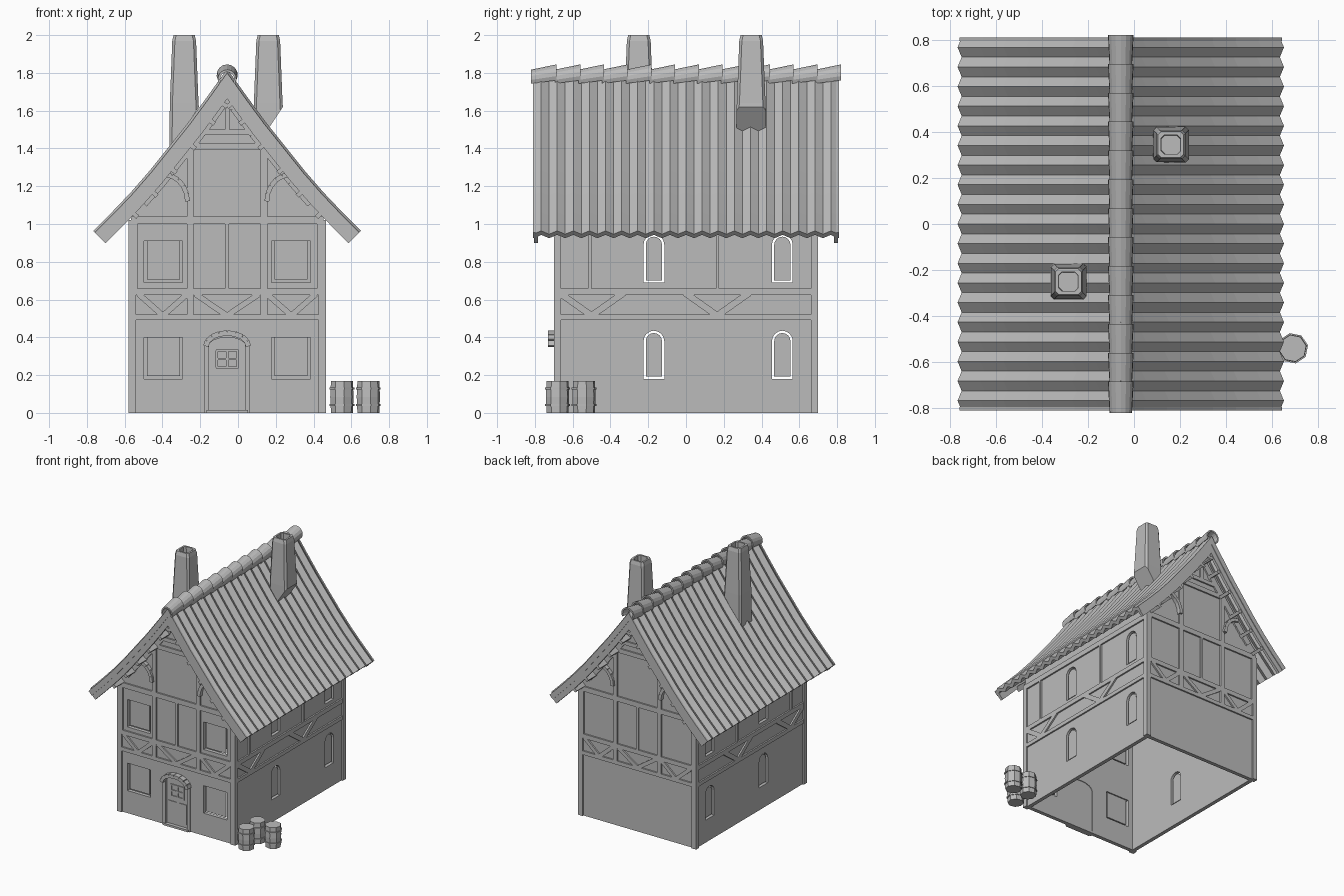
import bpy, bmesh, math

cube = bpy.data.objects.get("Cube")
if cube:
    bpy.data.objects.remove(cube, do_unlink=True)

grey = bpy.data.materials.new("plain_grey")
grey.use_nodes = True
grey.diffuse_color = (0.5, 0.5, 0.5, 1)
grey.node_tree.nodes["Principled BSDF"].inputs["Base Color"].default_value = (0.5, 0.5, 0.5, 1)

CX, HW, HD = -0.0575, 0.51, 0.688      # house centre, half width, half depth
ROOF = [(0, 1.80), (0.1, 1.66), (0.2, 1.525), (0.3, 1.40), (0.4, 1.275),
        (0.5, 1.16), (0.6, 1.055), (0.7, 0.955)]


def finish(name, bm):
    bmesh.ops.recalc_face_normals(bm, faces=bm.faces)
    mesh = bpy.data.meshes.new(name)
    bm.to_mesh(mesh)
    bm.free()
    mesh.materials.append(grey)
    ob = bpy.data.objects.new(name, mesh)
    bpy.context.scene.collection.objects.link(ob)
    return ob


# Wall planes: u runs along the wall, v is height, d is distance outwards
def gable_plane(s):
    return lambda u, v, d: (CX + u, s * (HD + d), v)


def side_plane(s):
    return lambda u, v, d: (CX + s * (HW + d), u, v)


def prism(bm, place, outline, d0, d1):
    a = [bm.verts.new(place(u, v, d0)) for u, v in outline]
    b = [bm.verts.new(place(u, v, d1)) for u, v in outline]
    bm.faces.new(a)
    bm.faces.new(b[::-1])
    for i in range(len(a)):
        j = (i + 1) % len(a)
        bm.faces.new((a[i], b[i], b[j], a[j]))


def beam(bm, place, p, q, w, d0=-0.01, d1=0.012):
    dx, dz = q[0] - p[0], q[1] - p[1]
    k = w / 2 / math.hypot(dx, dz)
    n = (-dz * k, dx * k)
    prism(bm, place, [(p[0] + n[0], p[1] + n[1]), (q[0] + n[0], q[1] + n[1]),
                      (q[0] - n[0], q[1] - n[1]), (p[0] - n[0], p[1] - n[1])], d0, d1)


def path(bm, place, pts, w, d0=-0.01, d1=0.012):
    for p, q in zip(pts, pts[1:]):
        beam(bm, place, p, q, w, d0, d1)


def rect(c, w, z0, z1):
    return [(c - w / 2, z0), (c + w / 2, z0), (c + w / 2, z1), (c - w / 2, z1)]


def arch(c, w, z0, z1, rise, n=8):
    top = [(c + w / 2 * math.cos(math.pi * i / n), z1 - rise + rise * math.sin(math.pi * i / n))
           for i in range(n + 1)]
    return [(c - w / 2, z0), (c + w / 2, z0)] + top


def profile(off):
    # Half roof curve moved inwards along its normals
    pts = []
    for i, (x, z) in enumerate(ROOF):
        if i == 0:
            pts.append((0, z - off * 1.72))
            continue
        a, b = ROOF[i - 1], ROOF[min(i + 1, len(ROOF) - 1)]
        dx, dz = b[0] - a[0], b[1] - a[1]
        k = off / math.hypot(dx, dz)
        pts.append((x + dz * k, z - dx * k))
    return pts


def height(r, off):
    pts = profile(off)
    for (x0, z0), (x1, z1) in zip(pts, pts[1:]):
        if r <= x1:
            return z0 + (z1 - z0) * (r - x0) / (x1 - x0)
    return pts[-1][1]


def wall(name, place, outline, holes):
    bm = bmesh.new()
    prism(bm, place, outline, -0.03, 0)
    ob = finish(name, bm)
    if not holes:
        return
    bm = bmesh.new()
    for hole in holes:
        prism(bm, place, hole, -0.06, 0.06)
    cutter = finish("wall_cutter", bm)
    cutter.hide_render = True
    mod = ob.modifiers.new("openings", "BOOLEAN")
    mod.object, mod.solver = cutter, "EXACT"
    graph = bpy.context.evaluated_depsgraph_get()
    cut = bpy.data.meshes.new_from_object(ob.evaluated_get(graph))
    ob.modifiers.clear()
    ob.data = cut
    bpy.data.objects.remove(cutter, do_unlink=True)


# Gable walls, front with windows and door
curve = [p for p in profile(0.04) if 0 < p[0] < HW]
right_edge = [(HW, 0), (HW, height(HW, 0.04))] + curve[::-1]
gable = right_edge + [(0, height(0, 0.04))] + [(-x, z) for x, z in right_edge[::-1]]
front_windows = [(s * 0.338, z) for s in (-1, 1) for z in (0.18, 0.69)]
front_holes = [rect(u, 0.205, z, z + 0.22) for u, z in front_windows]
wall("front_wall", gable_plane(-1), gable, front_holes + [arch(0, 0.20, -0.01, 0.40, 0.05)])
wall("back_wall", gable_plane(1), gable, [])
bm = bmesh.new()
for u, z in front_windows:
    prism(bm, gable_plane(-1), rect(u, 0.175, z + 0.015, z + 0.225), -0.02, -0.01)
finish("front_window_panes", bm)

# Side walls with arched windows
side_windows = [(y, z) for y in (-0.17, 0.51) for z in (0.18, 0.69)]
for s, label in ((1, "left"), (-1, "right")):
    place = side_plane(s)
    wall(label + "_wall", place, rect(0, 2 * HD, 0, height(HW, 0.04)),
         [arch(y, 0.11, z, z + 0.255, 0.055) for y, z in side_windows])
    bm = bmesh.new()
    for y, z in side_windows:
        prism(bm, place, arch(y, 0.086, z + 0.012, z + 0.243, 0.043), -0.02, -0.01)
    finish(label + "_window_panes", bm)

    # Side timber frame
    bm = bmesh.new()
    for z, w in ((0.507, 0.03), (0.642, 0.035), (1.0, 0.04)):
        beam(bm, place, (-HD, z), (HD, z), w)
    for y in (-0.51, 0.167):
        beam(bm, place, (y, 0.65), (y, 1.02), 0.018)
    for y in (-0.50, 0.165):
        for k in (-1, 1):
            beam(bm, place, (y + k * 0.17, 0.635), (y, 0.515), 0.035)
    finish(label + "_timbers", bm)

    # Corner posts
    for e in (-1, 1):
        bm = bmesh.new()
        prism(bm, place, rect(e * 0.681, 0.038, 0, 1.02), -0.027, 0.0125)
        finish(label + "_corner_post", bm)

# Gable timber frames, barge boards and purlin ends
for s, label in ((-1, "front"), (1, "back")):
    place = gable_plane(s)
    bm = bmesh.new()
    for z, w in ((0.507, 0.03), (0.642, 0.035), (1.02, 0.04)):
        beam(bm, place, (-HW, z), (HW, z), w)
    beam(bm, place, (-0.19, 1.41), (0.19, 1.41), 0.035)
    beam(bm, place, (-0.14, 1.485), (0.14, 1.485), 0.03)
    beam(bm, place, (0, 1.49), (0, 1.72), 0.025)
    beam(bm, place, (0, 0.65), (0, 1.01), 0.02)
    for k in (-1, 1):
        beam(bm, place, (k * 0.195, 0.5), (k * 0.195, 1.45), 0.035)
        beam(bm, place, (k * 0.49, 0.65), (k * 0.49, 1.02), 0.03)
        path(bm, place, [(k * x, z) for x, z in profile(0.075) if x < HW], 0.05)
        path(bm, place, [(k * (0.33 - 0.12 * math.sin(t * math.pi / 10)),
                          1.12 + 0.14 * math.cos(t * math.pi / 10)) for t in range(6)],
             0.025, -0.01, 0.03)
    for c, half in ((-0.34, 0.13), (0, 0.17), (0.34, 0.13)):
        for k in (-1, 1):
            beam(bm, place, (c + k * half, 0.63), (c, 0.515), 0.03)
    finish(label + "_timbers", bm)

    bm = bmesh.new()
    for k in (-1, 1):
        for o0, o1, d0, d1 in ((0.0, 0.04, 0.108, 0.122), (0.025, 0.08, 0.095, 0.117)):
            top, low = profile(o0), profile(o1)
            for i in range(len(top) - 1):
                quad = [top[i], top[i + 1], low[i + 1], low[i]]
                prism(bm, place, [(k * x, z) for x, z in quad], d0, d1)
    finish(label + "_barge_boards", bm)

    bm = bmesh.new()
    edge = profile(0.085)
    for k in (-1, 1):
        for (x0, z0), (x1, z1) in zip(edge[:6], edge[1:]):
            t = 0.012 / math.hypot(x1 - x0, z1 - z0)
            x, z = (x0 + x1) / 2, (z0 + z1) / 2
            beam(bm, place, (k * (x - (x1 - x0) * t), z - (z1 - z0) * t),
                 (k * (x + (x1 - x0) * t), z + (z1 - z0) * t), 0.04, -0.01, 0.11)
    finish(label + "_purlin_ends", bm)

# Door, frame and hood
place = gable_plane(-1)
bm = bmesh.new()
prism(bm, place, arch(0, 0.20, 0, 0.40, 0.05), -0.025, -0.008)
for u in (-0.045, 0.045):
    prism(bm, place, rect(u, 0.07, 0.04, 0.2), -0.01, -0.003)
for u in (-0.055, 0, 0.055):
    beam(bm, place, (u, 0.24), (u, 0.33), 0.012, -0.01, 0.0)
for z in (0.24, 0.285, 0.33):
    beam(bm, place, (-0.06, z), (0.06, z), 0.012, -0.01, 0.0)
finish("front_door", bm)
bm = bmesh.new()
for k in (-1, 1):
    beam(bm, place, (k * 0.108, 0), (k * 0.108, 0.37), 0.025)
beam(bm, place, (-0.11, 0.008), (0.11, 0.008), 0.016, -0.03, 0.02)
path(bm, place, [(u, z - 0.012) for u, z in arch(0, 0.225, 0, 0.435, 0.07)[2:]], 0.028, -0.01, 0.042)
finish("door_frame", bm)

# Corrugated roof
bm = bmesh.new()
waves, rows = 19, []
for j in range(2 * waves + 1):
    y = -0.81 + 1.62 * j / (2 * waves)
    half = profile(0.0125 if j % 2 == 0 else -0.0125)
    line = [(-x, z) for x, z in half[:0:-1]] + half
    rows.append([bm.verts.new((CX + x, y, z)) for x, z in line])
for a, b in zip(rows, rows[1:]):
    for i in range(len(a) - 1):
        bm.faces.new((a[i], a[i + 1], b[i + 1], b[i]))
roof = finish("roof", bm)
mod = roof.modifiers.new("thickness", "SOLIDIFY")
mod.thickness = 0.03
mod.offset = -1 if roof.data.polygons[0].normal.z > 0 else 1

# Overlapping ridge tiles
bm = bmesh.new()
for i in range(13):
    y = -0.82 + i * 0.1255
    rings = []
    for yy, r, z in ((y, 0.049, 1.768), (y + 0.135, 0.056, 1.789)):
        for rr in (r, r - 0.012):
            rings.append([bm.verts.new((CX + rr * math.cos(a), yy, z + rr * math.sin(a)))
                          for a in (math.radians(-30 + 24 * t) for t in range(11))])
    o0, i0, o1, i1 = rings
    for a, b in ((o0, o1), (o1, i1), (i1, i0), (i0, o0)):
        for t in range(10):
            bm.faces.new((a[t], a[t + 1], b[t + 1], b[t]))
    for t in (0, 10):
        bm.faces.new((o0[t], o1[t], i1[t], i0[t]))
finish("ridge_tiles", bm)


def stack(bm, rings):
    # Skin a list of point rings and close both ends
    loops = [[bm.verts.new(p) for p in ring] for ring in rings]
    for a, b in zip(loops, loops[1:]):
        for i in range(len(a)):
            j = (i + 1) % len(a)
            bm.faces.new((a[i], a[j], b[j], b[i]))
    bm.faces.new(loops[0])
    bm.faces.new(loops[-1])


# Chimneys with slanted foot and hollow top
for x, y in ((-0.285, -0.25), (0.16, 0.345)):
    rings = []
    for h, z in ((0.078, None), (0.076, 1.64), (0.063, 1.97), (0.056, 2.0), (0.042, 2.0), (0.04, 1.9)):
        c = h - 0.014
        ring = [(h, -c), (h, c), (c, h), (-c, h), (-h, c), (-h, -c), (-c, -h), (c, -h)]
        rings.append([(x + u, y + v, z or 1.62 + (u - h) * 1.5) for u, v in ring])
    bm = bmesh.new()
    stack(bm, rings)
    finish("chimney", bm)

# Barrels with two hoops
for x, y in ((0.69, -0.54), (0.55, -0.54), (0.55, -0.68)):
    bm = bmesh.new()
    for levels in (((0.059, 0), (0.063, 0.085), (0.059, 0.17)),
                   ((0.067, 0.036), (0.067, 0.046)), ((0.067, 0.124), (0.067, 0.134))):
        stack(bm, [[(x + r * math.cos(t * math.pi / 4 + 0.2), y + r * math.sin(t * math.pi / 4 + 0.2), z)
                    for t in range(8)] for r, z in levels])
    finish("barrel", bm)
